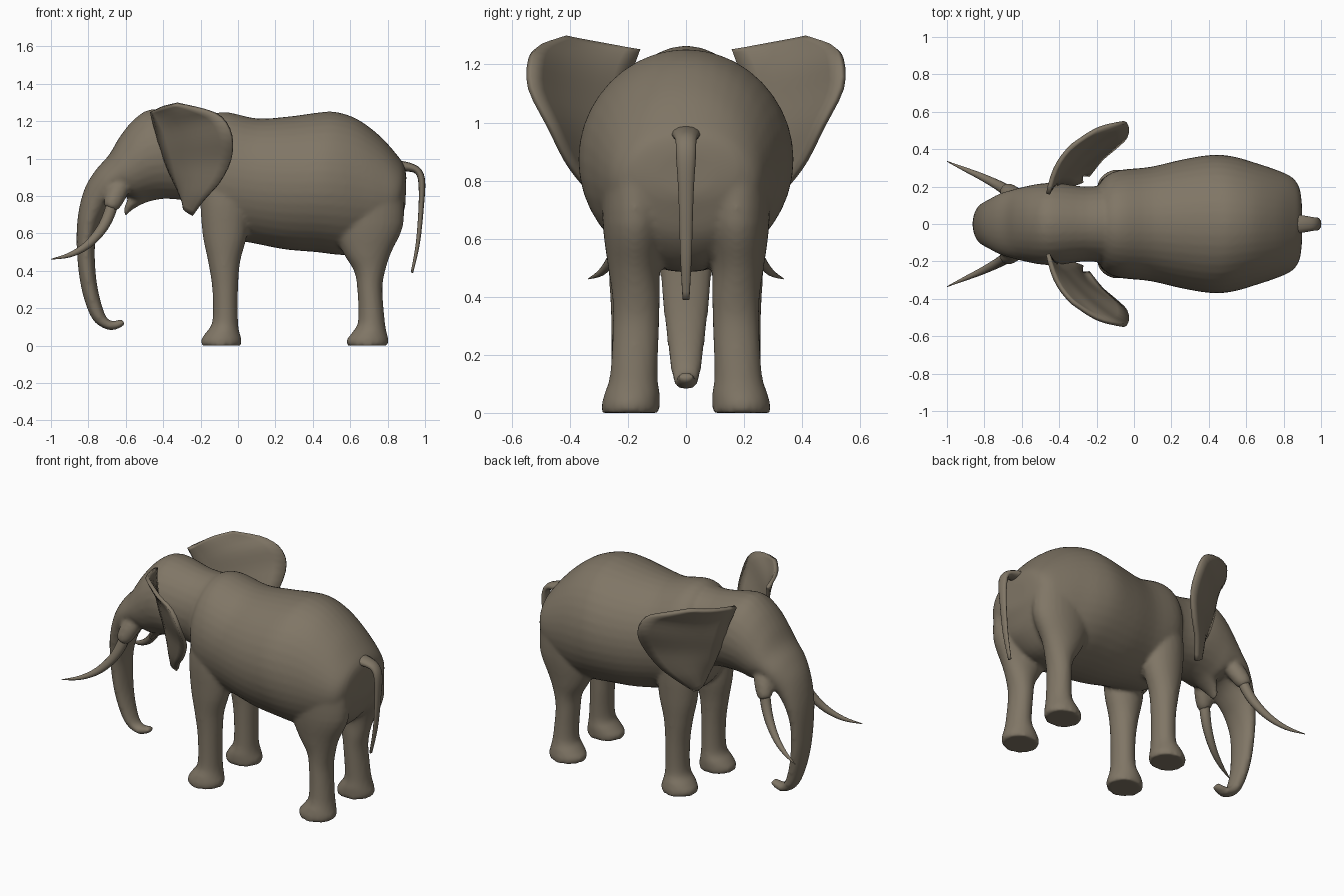
import bpy, bmesh, math
from mathutils import Vector

hide = bpy.data.materials.new("grey brown hide")
hide.diffuse_color = (0.216, 0.181, 0.132, 1)


def spline(rows, n=4):
    """Catmull-Rom interpolation of equal-length tuples."""
    out = []
    for i in range(len(rows) - 1):
        p0, p1 = rows[max(i - 1, 0)], rows[i]
        p2, p3 = rows[i + 1], rows[min(i + 2, len(rows) - 1)]
        for k in range(n):
            t = k / n
            out.append(tuple(
                0.5 * (2 * b + (c - a) * t + (2 * a - 5 * b + 4 * c - d) * t * t
                       + (3 * b - a - 3 * c + d) * t ** 3)
                for a, b, c, d in zip(p0, p1, p2, p3)))
    return out + [tuple(rows[-1])]


def finish(name, bm):
    bmesh.ops.recalc_face_normals(bm, faces=bm.faces)
    me = bpy.data.meshes.new(name)
    bm.to_mesh(me)
    bm.free()
    me.materials.append(hide)
    for p in me.polygons:
        p.use_smooth = True
    ob = bpy.data.objects.new(name, me)
    bpy.context.collection.objects.link(ob)
    return ob


def loft(name, rows, sides=28, n=4):
    """Elliptic rings: (x, z) of two opposite edges, half width, centre y."""
    bm = bmesh.new()
    rings = []
    for ax, az, bx, bz, w, y in spline(rows, n):
        ring = []
        for k in range(sides):
            a = math.tau * k / sides
            c = math.cos(a) / 2
            ring.append(bm.verts.new(((ax + bx) / 2 + (ax - bx) * c,
                                      y + w * math.sin(a),
                                      (az + bz) / 2 + (az - bz) * c)))
        rings.append(ring)
    for r, s in zip(rings, rings[1:]):
        for k in range(sides):
            j = (k + 1) % sides
            bm.faces.new((r[k], r[j], s[j], s[k]))
    bm.faces.new(rings[0])
    bm.faces.new(rings[-1])
    return finish(name, bm)


def tube(name, pts, side=1, flat=1.0):
    """Tapered tube through (x, y, z, radius)."""
    rows = []
    for i, (x, y, z, r) in enumerate(pts):
        a, b = pts[max(i - 1, 0)], pts[min(i + 1, len(pts) - 1)]
        t = Vector((b[0] - a[0], b[2] - a[2])).normalized() * r * flat
        rows.append((x - t.y, z + t.x, x + t.y, z - t.x, r, y * side))
    return loft(name, rows, 12)


# Torso
parts = [loft("body", [r + (0,) for r in [
    (-0.21, 1.05, -0.20, 0.78, 0.13), (-0.17, 1.20, -0.18, 0.66, 0.23),
    (-0.08, 1.25, -0.10, 0.58, 0.285), (0.10, 1.215, 0.07, 0.55, 0.305),
    (0.27, 1.225, 0.25, 0.515, 0.345), (0.42, 1.245, 0.42, 0.50, 0.37),
    (0.52, 1.25, 0.55, 0.485, 0.36), (0.64, 1.21, 0.67, 0.49, 0.325),
    (0.76, 1.12, 0.76, 0.52, 0.29), (0.85, 1.02, 0.84, 0.60, 0.25),
    (0.89, 0.96, 0.88, 0.70, 0.19), (0.90, 0.90, 0.895, 0.75, 0.10)]], 40)]

# Neck, head and trunk
parts.append(loft("head_and_trunk", [r + (0,) for r in [
    (-0.10, 1.23, -0.10, 0.72, 0.22), (-0.25, 1.23, -0.25, 0.77, 0.20),
    (-0.45, 1.265, -0.38, 0.785, 0.22), (-0.55, 1.215, -0.47, 0.78, 0.215),
    (-0.63, 1.12, -0.54, 0.77, 0.20), (-0.69, 1.02, -0.60, 0.80, 0.185),
    (-0.76, 0.94, -0.66, 0.77, 0.165), (-0.82, 0.84, -0.71, 0.70, 0.135),
    (-0.855, 0.70, -0.745, 0.63, 0.115), (-0.863, 0.55, -0.765, 0.53, 0.095),
    (-0.85, 0.38, -0.76, 0.38, 0.08), (-0.82, 0.24, -0.74, 0.26, 0.065),
    (-0.77, 0.13, -0.71, 0.165, 0.052), (-0.69, 0.083, -0.685, 0.135, 0.042),
    (-0.63, 0.095, -0.65, 0.135, 0.034), (-0.602, 0.115, -0.62, 0.143, 0.026)]]))

# Lower jaw
parts.append(loft("jaw", [r + (0,) for r in [
    (-0.40, 0.95, -0.40, 0.785, 0.13), (-0.50, 0.90, -0.48, 0.77, 0.10),
    (-0.57, 0.82, -0.56, 0.73, 0.06), (-0.608, 0.74, -0.608, 0.685, 0.028)]]))

# Legs: (z, front x, back x, half width, centre y)
front = [(0, -0.195, 0.015, 0.10, 0.19), (0.03, -0.198, 0.02, 0.10, 0.19),
         (0.07, -0.172, 0.008, 0.095, 0.185), (0.13, -0.137, 0, 0.08, 0.18),
         (0.30, -0.137, 0, 0.078, 0.18), (0.45, -0.16, 0.012, 0.084, 0.18),
         (0.60, -0.19, 0.05, 0.098, 0.175), (0.80, -0.20, 0.06, 0.10, 0.175),
         (1.0, -0.17, 0.03, 0.07, 0.17)]
rear = [(0, 0.585, 0.80, 0.10, 0.19), (0.03, 0.58, 0.805, 0.10, 0.19),
        (0.07, 0.61, 0.795, 0.095, 0.185), (0.13, 0.642, 0.785, 0.082, 0.18),
        (0.30, 0.638, 0.772, 0.08, 0.172), (0.40, 0.62, 0.787, 0.082, 0.172),
        (0.50, 0.56, 0.82, 0.09, 0.178), (0.65, 0.50, 0.885, 0.112, 0.175),
        (0.85, 0.50, 0.88, 0.12, 0.17)]
for s in (1, -1):
    for name, leg in (("front_leg", front), ("rear_leg", rear)):
        parts.append(loft(name, [(a, z, b, z, w, y * s) for z, a, b, w, y in leg]))
    # Tusk sockets
    parts.append(tube("tusk_socket", [
        (-0.60, 0.12, 0.90, 0.04), (-0.64, 0.145, 0.83, 0.055),
        (-0.67, 0.168, 0.765, 0.05), (-0.685, 0.175, 0.735, 0.036)], s))

# Blend the fleshy parts into one skin
bpy.ops.object.select_all(action='DESELECT')
for p in parts:
    p.select_set(True)
bpy.context.view_layer.objects.active = parts[0]
bpy.ops.object.join()
skin = parts[0]
skin.name = "body_head_and_legs"
m = skin.modifiers.new("blend", 'REMESH')
m.mode = 'VOXEL'
m.voxel_size = 0.0125
m.use_smooth_shade = True
m = skin.modifiers.new("soften", 'SMOOTH')
m.factor = 0.5
m.iterations = 5

# Ears: sheet between the hinge on the head and the outer rim
hinge = [(-0.46, 0.16, 1.25), (-0.45, 0.18, 1.20), (-0.43, 0.20, 1.13),
         (-0.41, 0.205, 1.05), (-0.38, 0.21, 0.97), (-0.35, 0.21, 0.90),
         (-0.32, 0.21, 0.84), (-0.28, 0.22, 0.75)]
rim = [(-0.33, 0.42, 1.295), (-0.20, 0.505, 1.265), (-0.09, 0.535, 1.22),
       (-0.035, 0.535, 1.12), (-0.04, 0.47, 0.99), (-0.10, 0.41, 0.87),
       (-0.17, 0.35, 0.79), (-0.24, 0.26, 0.70)]
for s, side in ((1, "left"), (-1, "right")):
    bm = bmesh.new()
    grid = []
    for h, r in zip(spline(hinge, 3), spline(rim, 3)):
        row = []
        for k in range(8):
            p = Vector(h).lerp(Vector(r), k / 7)
            p += Vector((-0.02, 0.02, 0)) * math.sin(math.pi * k / 7)
            row.append(bm.verts.new((p.x, p.y * s, p.z)))
        grid.append(row)
    for a, b in zip(grid, grid[1:]):
        for k in range(7):
            bm.faces.new((a[k], a[k + 1], b[k + 1], b[k]))
    ear = finish(side + "_ear", bm)
    m = ear.modifiers.new("thickness", 'SOLIDIFY')
    m.thickness = 0.022
    m.offset = 0
    # Tusks
    tube(side + "_tusk", [
        (-0.665, 0.165, 0.79, 0.032), (-0.69, 0.185, 0.70, 0.031),
        (-0.735, 0.212, 0.615, 0.027), (-0.81, 0.25, 0.535, 0.021),
        (-0.90, 0.29, 0.485, 0.013), (-1.0, 0.335, 0.462, 0.002)], s)

# Tail
tube("tail", [
    (0.85, 0, 0.96, 0.055), (0.91, 0, 0.955, 0.045), (0.96, 0, 0.935, 0.036),
    (0.982, 0, 0.88, 0.034), (0.98, 0, 0.75, 0.026), (0.962, 0, 0.55, 0.02),
    (0.93, 0, 0.39, 0.012)], 1, 0.55)
